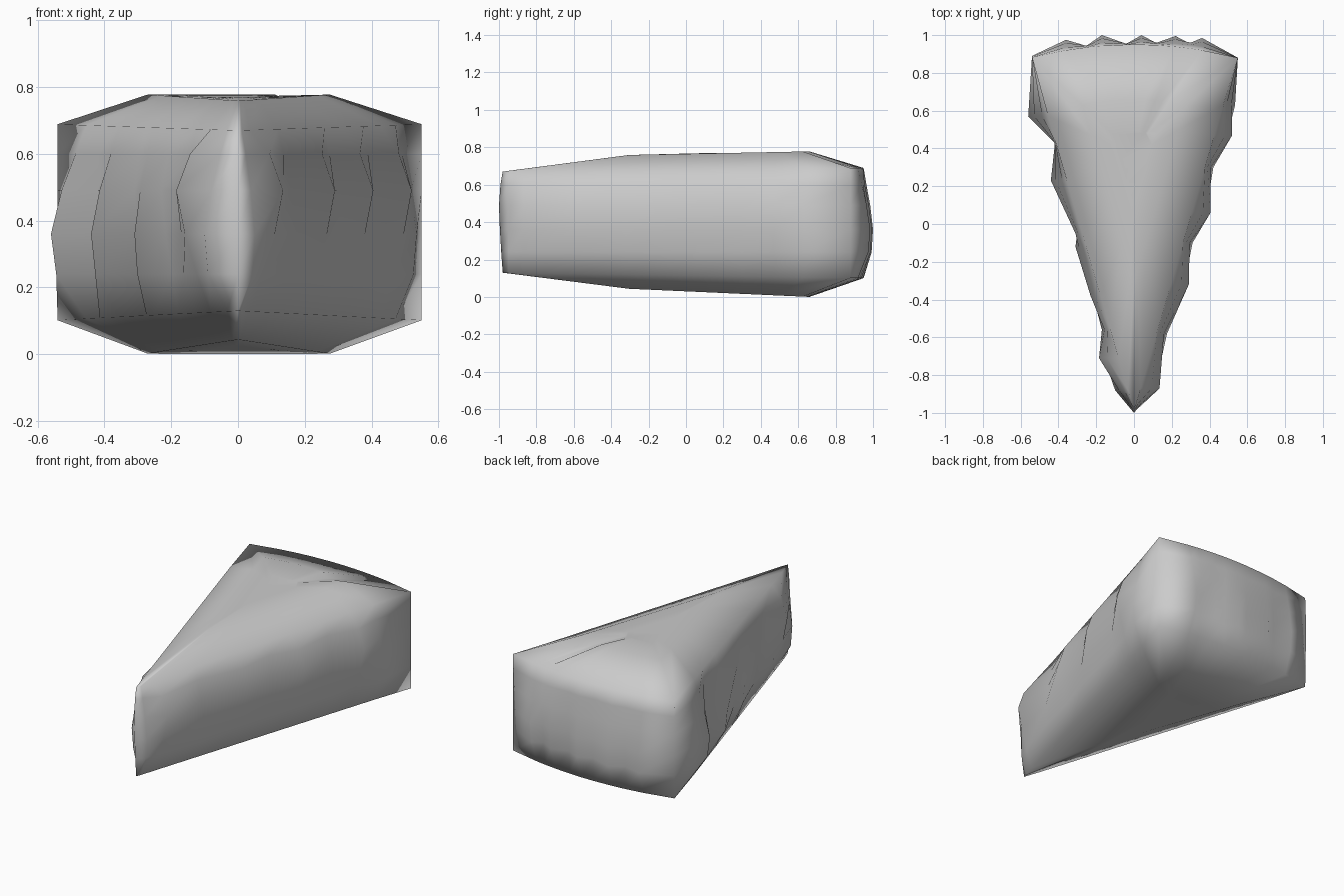
import bpy
import bmesh

cube = bpy.data.objects.get("Cube")
if cube:
    bpy.data.objects.remove(cube, do_unlink=True)

# Plain grey material
grey = bpy.data.materials.new("plain grey")
grey.use_nodes = True
colour = (0.6, 0.6, 0.6, 1)
grey.diffuse_color = colour
grey.node_tree.nodes["Principled BSDF"].inputs["Base Color"].default_value = colour

# Widest rough outline of the wedge: tip, left side, back, right side
LEFT = [(0.05, -0.95), (0.135, -0.87), (0.175, -0.58), (0.29, -0.32), (0.31, -0.1),
        (0.405, 0.06), (0.42, 0.3), (0.52, 0.47), (0.535, 0.63)]
BACK = [(0.55, 0.88), (0.36, 0.985), (0.3, 0.96), (0.22, 0.995), (0.12, 0.96), (0.04, 1),
        (-0.04, 0.955), (-0.17, 1), (-0.25, 0.945), (-0.36, 0.975), (-0.54, 0.89)]
RIGHT = [(-0.56, 0.57), (-0.42, 0.43), (-0.44, 0.23), (-0.31, -0.05), (-0.31, -0.12),
         (-0.23, -0.38), (-0.17, -0.56), (-0.185, -0.71), (-0.1, -0.88)]
ROUGH = [(0, -1)] + LEFT + BACK + RIGHT


def clean_point(x, y):
    """Matching point on the crisp triangular rim."""
    if (x, y) in BACK:
        return x, 0.88 + 0.07 * (1 - (x / 0.55) ** 2)
    side = (x > 0) - (x < 0)
    return side * 0.545 * (y + 0.99) / 1.87, max(y, -0.98)


CLEAN = [clean_point(*p) for p in ROUGH]


def wall_ring(height, even, odd):
    """Blend rim and rough outline; ridges peak at alternating heights."""
    ring = []
    for i, ((cx, cy), (rx, ry)) in enumerate(zip(CLEAN, ROUGH)):
        w = odd if i % 2 else even
        ring.append((cx + (rx - cx) * w, cy + (ry - cy) * w, height))
    return ring


def rim_ring(tip_z, corner_z):
    return [(x, y, tip_z + (corner_z - tip_z) * (y + 1) / 2) for x, y in CLEAN]


def cap_ring(scale, base, slope):
    """Shrunken rim that forms the domed top or belly."""
    ring = []
    for x, y in CLEAN:
        py = 0.37 + (y - 0.37) * scale
        ring.append((x * scale, py, base + slope * py))
    return ring


rings = [
    cap_ring(0.2, 0.03, -0.04),
    cap_ring(0.5, 0.03, -0.045),
    rim_ring(0.13, 0.1),
    wall_ring(0.24, 0.4, 0.85),
    wall_ring(0.36, 0.75, 1),
    wall_ring(0.49, 1, 0.7),
    wall_ring(0.6, 0.6, 0.3),
    rim_ring(0.67, 0.69),
    cap_ring(0.5, 0.765, 0.02),
    cap_ring(0.2, 0.768, 0.01),
]

# Loft the rings into one closed wedge
bm = bmesh.new()
loops = [[bm.verts.new(p) for p in ring] for ring in rings]
n = len(ROUGH)
for low, high in zip(loops, loops[1:]):
    for i in range(n):
        j = (i + 1) % n
        bm.faces.new((low[i], low[j], high[j], high[i]))
bm.faces.new(list(reversed(loops[0])))
bm.faces.new(loops[-1])

# Shallow dent near the back of the top
for v in bm.verts:
    if v.co.z > 0.75 and 0.12 < v.co.x < 0.26 and v.co.y > 0.6:
        v.co.z -= 0.025

bmesh.ops.recalc_face_normals(bm, faces=bm.faces)
for f in bm.faces:
    f.smooth = True
mesh = bpy.data.meshes.new("wedge_slice")
bm.to_mesh(mesh)
bm.free()
mesh.materials.append(grey)
wedge = bpy.data.objects.new("wedge_slice", mesh)
bpy.context.collection.objects.link(wedge)
